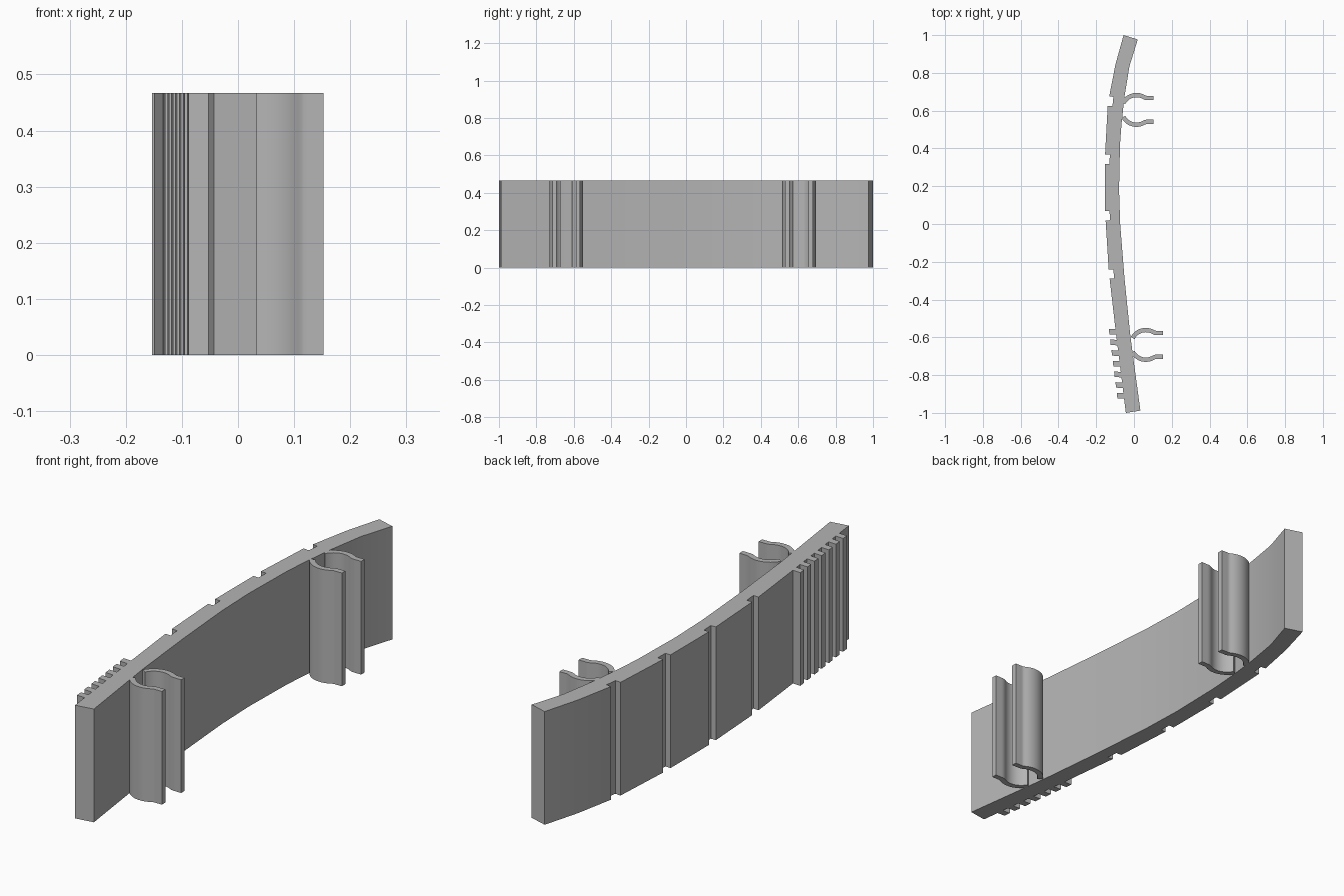
import bpy, bmesh, math
from mathutils import Vector

if "Cube" in bpy.data.objects:
    bpy.data.objects.remove(bpy.data.objects["Cube"])

HEIGHT = 0.467

grey = bpy.data.materials.new("matte grey")
grey.diffuse_color = (0.46, 0.46, 0.46, 1)
grey.use_nodes = True
grey.node_tree.nodes["Principled BSDF"].inputs["Base Color"].default_value = grey.diffuse_color


def extrude_outline(name, outline):
    """Upright prism from a closed plan outline."""
    bm = bmesh.new()
    face = bm.faces.new([bm.verts.new((x, y, 0)) for x, y in outline])
    new = bmesh.ops.extrude_face_region(bm, geom=[face])["geom"]
    top = [v for v in new if isinstance(v, bmesh.types.BMVert)]
    bmesh.ops.translate(bm, verts=top, vec=(0, 0, HEIGHT))
    bmesh.ops.recalc_face_normals(bm, faces=bm.faces)
    mesh = bpy.data.meshes.new(name)
    bm.to_mesh(mesh)
    bm.free()
    mesh.materials.append(grey)
    obj = bpy.data.objects.new(name, mesh)
    bpy.context.collection.objects.link(obj)
    bpy.ops.object.select_all(action='DESELECT')
    obj.select_set(True)
    bpy.context.view_layer.objects.active = obj
    bpy.ops.object.shade_smooth_by_angle(angle=math.radians(30))
    return obj


# Curved bar: outer side from the back end, with four shallow grooves
outline = [(-0.055, 1.0), (-0.098, 0.845),
           (-0.131, 0.676), (-0.109, 0.673), (-0.114, 0.623), (-0.139, 0.626),
           (-0.153, 0.367), (-0.128, 0.367), (-0.129, 0.318), (-0.153, 0.319),
           (-0.153, 0.068), (-0.129, 0.068), (-0.127, 0.020), (-0.150, 0.019),
           (-0.134, -0.240), (-0.109, -0.241), (-0.105, -0.290), (-0.129, -0.288)]


def wall_x(y):
    return -0.098 - (y + 0.557) * 0.124


# Seven grip teeth
for k in range(7):
    y0 = -0.557 - 0.0565 * k
    y1 = y0 - 0.029
    tip = -0.133 + 0.007 * k
    outline += [(wall_x(y0), y0), (tip, y0 + 0.002), (tip + 0.003, y1 + 0.002), (wall_x(y1), y1)]

# Front end and inner side
outline += [(-0.043, -1.0), (0.034, -0.988), (-0.005, -0.70), (-0.020, -0.585),
            (-0.050, -0.29), (-0.066, -0.09), (-0.073, 0.0), (-0.079, 0.18),
            (-0.074, 0.42), (-0.066, 0.53), (-0.050, 0.676), (-0.024, 0.835),
            (0.020, 0.977)]
extrude_outline("curved_bar", outline)


def clip_arm(name, cx, cy, side):
    """One jaw of a C-shaped clip: arc from the bar, ending in a straight lip."""
    r, half = 0.0785, 0.0115
    path = [Vector((r * math.cos(a), r * math.sin(a)))
            for a in (math.radians(152 - 92 * i / 14) for i in range(15))]
    path += [Vector(p) for p in ((0.047, 0.0645), (0.054, 0.063), (0.062, 0.063), (0.090, 0.063))]
    outer, inner = [], []
    for i, p in enumerate(path):
        t = (path[min(i + 1, len(path) - 1)] - path[max(i - 1, 0)]).normalized()
        n = Vector((-t.y, t.x)) * half
        outer.append(p + n)
        inner.append(p - n)
    pts = outer + inner[::-1]
    extrude_outline(name, [(cx + p.x, cy + side * p.y) for p in pts])


# Two clips, each with mirrored jaws
for label, cx, cy in (("back", 0.013, 0.604), ("front", 0.0625, -0.64)):
    for jaw, side in (("upper", 1), ("lower", -1)):
        clip_arm(f"{label}_clip_{jaw}_jaw", cx, cy, side)
